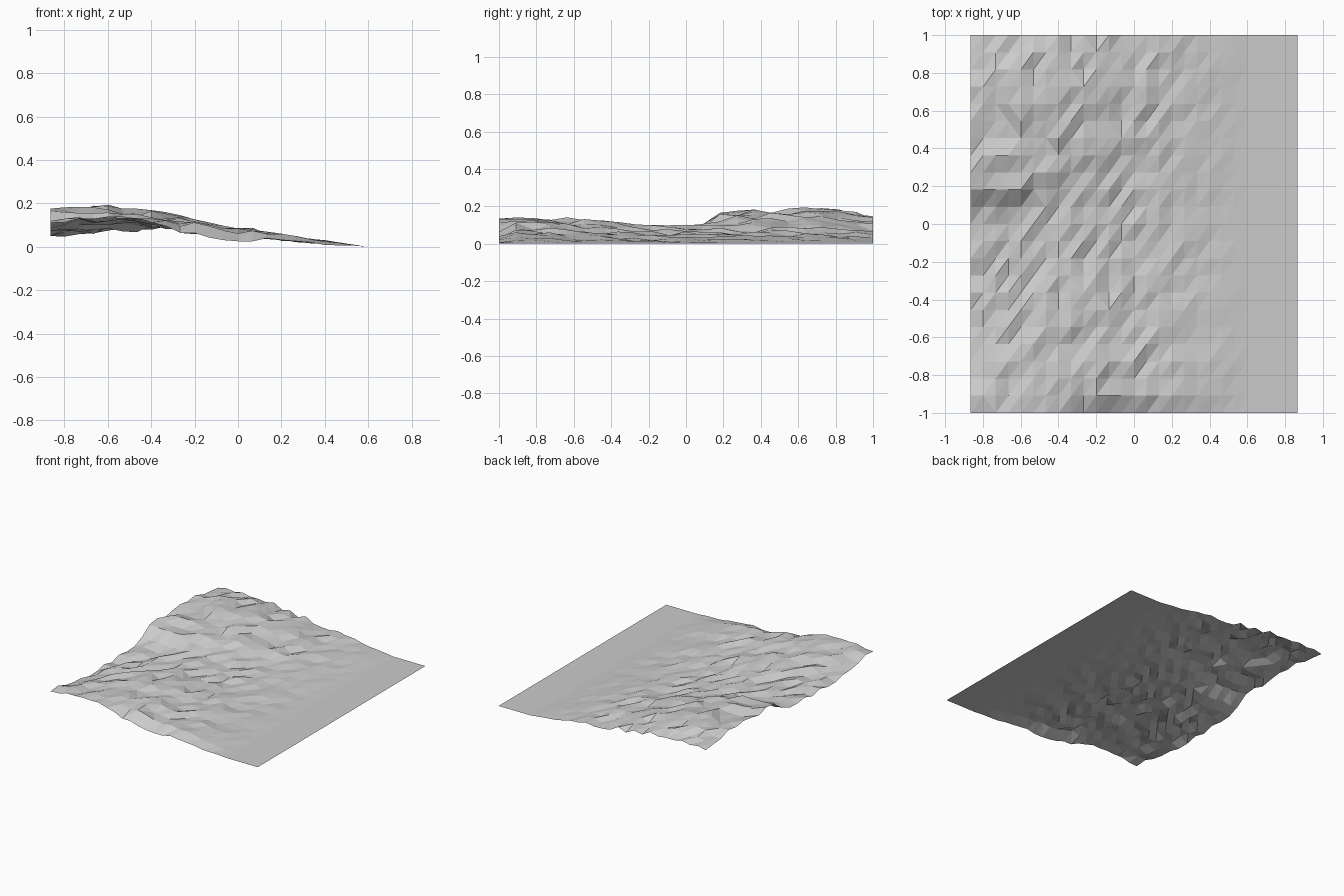
import bpy, bmesh, random

if "Cube" in bpy.data.objects:
    bpy.data.objects.remove(bpy.data.objects["Cube"])
random.seed(4)

NX, NY = 26, 22          # grid cells
HX, HY = 0.865, 1.0      # half sizes

# Coarse relief: plateau at back left, valley in the middle, shore on the right
XS = [-0.865, -0.6, -0.35, -0.1, 0.2, 0.6]
RELIEF = [
    (-1.0, [.12, .150, .090, .045, .025, 0]),
    (-0.9, [.11, .135, .130, .080, .055, 0]),
    (-0.72, [.09, .135, .125, .080, .050, 0]),
    (-0.5, [.06, .110, .115, .080, .040, 0]),
    (-0.25, [.06, .080, .090, .060, .035, 0]),
    (0.05, [.07, .085, .085, .060, .035, 0]),
    (0.2, [.16, .150, .095, .065, .040, 0]),
    (0.38, [.165, .170, .140, .080, .045, 0]),
    (0.75, [.165, .180, .150, .100, .055, 0]),
    (1.0, [.135, .150, .120, .085, .050, 0]),
]


def lerp_table(keys, vals, t):
    for i in range(len(keys) - 1):
        if t <= keys[i + 1]:
            f = (t - keys[i]) / (keys[i + 1] - keys[i])
            return vals[i] + (vals[i + 1] - vals[i]) * max(0, f)
    return vals[-1]


def height(x, y):
    if x > 0.59:
        return 0.0
    column = [lerp_table(XS, row, x) for _, row in RELIEF]
    base = lerp_table([k for k, _ in RELIEF], column, y)
    rough = 0.018 * min(1, (0.62 - x) / 0.7)
    return max(0.006, base + random.uniform(-rough, rough))


# Faceted hillside sheet running down to a flat shore
bm = bmesh.new()
grid = []
for j in range(NY + 1):
    y = -HY + 2 * HY * j / NY
    row = []
    for i in range(NX + 1):
        x = -HX + 2 * HX * i / NX
        row.append(bm.verts.new((x, y, height(x, y))))
    grid.append(row)
for j in range(NY):
    for i in range(NX):
        a, b = grid[j][i], grid[j][i + 1]
        c, d = grid[j + 1][i + 1], grid[j + 1][i]
        # mostly one diagonal direction, flipped where it is clearly rougher
        if abs(a.co.z - c.co.z) < abs(b.co.z - d.co.z) + 0.02:
            bm.faces.new((a, b, c))
            bm.faces.new((a, c, d))
        else:
            bm.faces.new((a, b, d))
            bm.faces.new((b, c, d))
mesh = bpy.data.meshes.new("terrain")
bm.to_mesh(mesh)
bm.free()
terrain = bpy.data.objects.new("terrain", mesh)
bpy.context.collection.objects.link(terrain)
